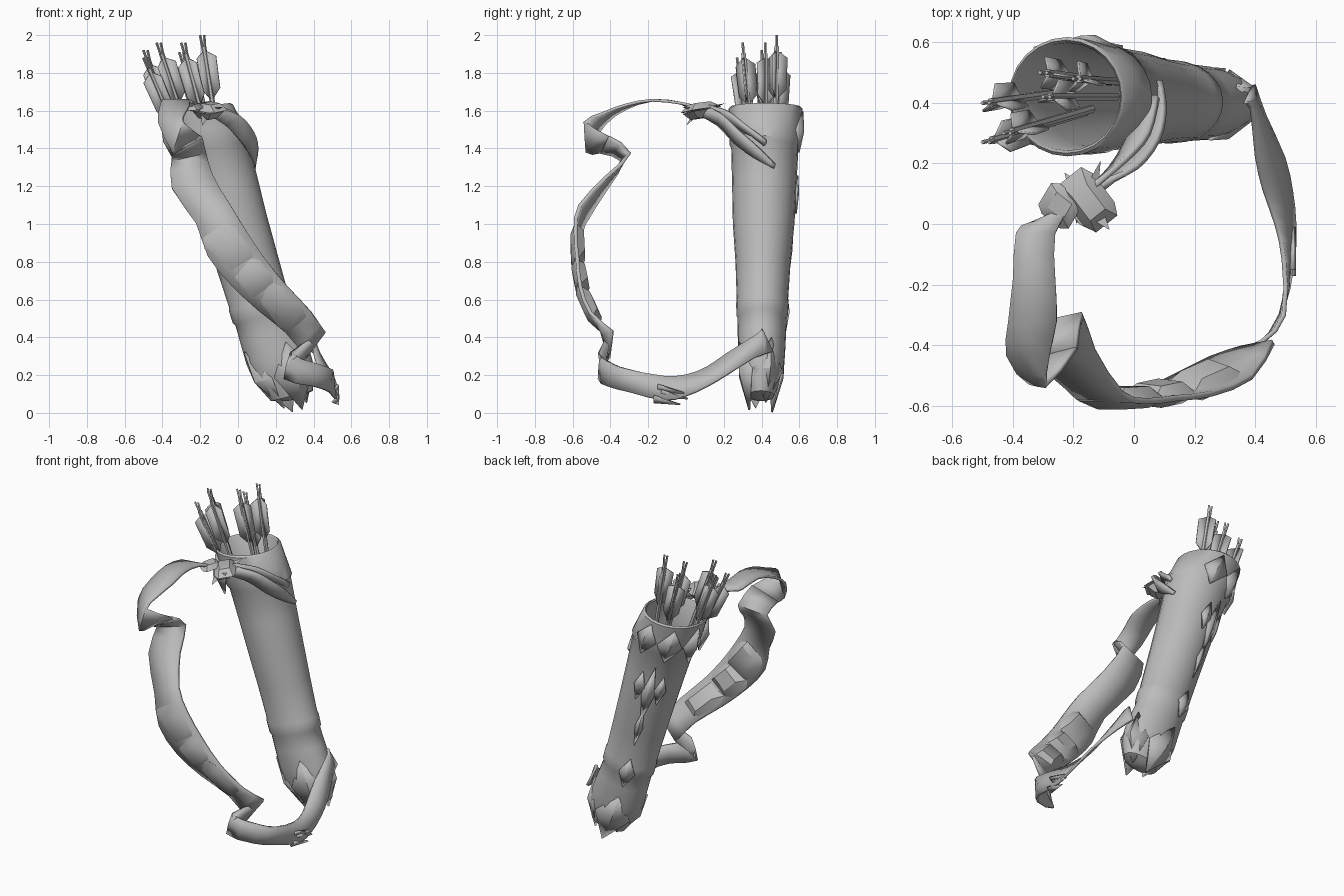
import bpy, bmesh, math, random
from mathutils import Vector as V

if "Cube" in bpy.data.objects:
    bpy.data.objects.remove(bpy.data.objects["Cube"])
random.seed(4)

mat = bpy.data.materials.new("worn grey")
mat.diffuse_color = (0.5, 0.5, 0.5, 1)
mat.use_nodes = True
mat.node_tree.nodes["Principled BSDF"].inputs["Base Color"].default_value = mat.diffuse_color


def make(name, verts, faces, thick=0, angle=40):
    me = bpy.data.meshes.new(name)
    me.from_pydata([tuple(v) for v in verts], [], faces)
    bm = bmesh.new()
    bm.from_mesh(me)
    bmesh.ops.recalc_face_normals(bm, faces=bm.faces)
    bm.to_mesh(me)
    bm.free()
    me.materials.append(mat)
    ob = bpy.data.objects.new(name, me)
    bpy.context.collection.objects.link(ob)
    if thick:
        m = ob.modifiers.new("thickness", 'SOLIDIFY')
        m.thickness, m.offset = thick, 0
    bpy.ops.object.select_all(action='DESELECT')
    bpy.context.view_layer.objects.active = ob
    ob.select_set(True)
    bpy.ops.object.shade_smooth_by_angle(angle=math.radians(angle))
    return ob


# Leaning tube: height on the axis, half width, half depth
PROFILE = [(.07, .03, .03), (.09, .115, .07), (.2, .165, .115), (.3, .172, .124), (.42, .163, .128),
           (.5, .157, .13), (.515, .167, .136), (.58, .168, .139), (.6, .162, .136), (.8, .167, .146),
           (1.0, .172, .163), (1.2, .182, .17), (1.4, .194, .178), (1.42, .208, .188),
           (1.5, .205, .19), (1.61, .2, .197)]


def centre(z):
    return V((.288 - .3 * z - .12 * max(0, z - 1.4) + .06 * max(0, .5 - z), .395 + .016 * min(z, 1.6), z))


def ring_point(z, rx, ry, a):
    u = V((.965, 0, .24 - .6 * max(0, z - 1.4)))  # the mouth is cut nearly level
    return centre(z) + u * (rx * math.cos(a)) + V((0, ry * math.sin(a), 0))


def on_tube(z, a, off=0.0):
    """Point on the tube surface, pushed out by off."""
    rx, ry = PROFILE[0][1:]
    for p, q in zip(PROFILE, PROFILE[1:]):
        if p[0] <= z <= q[0]:
            f = (z - p[0]) / (q[0] - p[0])
            rx, ry = p[1] + (q[1] - p[1]) * f, p[2] + (q[2] - p[2]) * f
    return ring_point(z, rx + off, ry + off, a)


def lathe(name, prof, n=24):
    vs = [ring_point(*p, 2 * math.pi * i / n) for p in prof for i in range(n)]
    fs = [(r * n + i, r * n + (i + 1) % n, (r + 1) * n + (i + 1) % n, (r + 1) * n + i)
          for r in range(len(prof) - 1) for i in range(n)]
    k = (len(prof) - 1) * n
    fs += [tuple(range(n)), tuple(range(k, k + n))]
    return make(name, vs, fs)


# Quiver body with a deep open mouth
lathe("quiver_body", PROFILE + [(1.62, .19, .187), (1.61, .182, .178), (1.4, .175, .163),
                                (1.0, .155, .147), (.6, .145, .12)])


def leaf(name, z_top, z_mid, z_low, a, half, off=.015, low_off=None, ridge=.01):
    """Raised diamond with a centre ridge, lying on the tube."""
    low = on_tube(z_low, a, off if low_off is None else low_off)
    vs = [on_tube(z_top, a, .004), on_tube(z_mid, a - half, .004), low,
          on_tube(z_mid, a + half, .004), on_tube(z_mid, a, off + ridge)]
    return make(name, vs, [(0, 1, 4), (1, 2, 4), (2, 3, 4), (3, 0, 4)], .01, 20)


# Pointed petals that close the bottom
for i in range(4):
    leaf("bottom_petal", .36, .2, (.01, .04)[i % 2], -math.pi / 2 + .4 + i * math.pi / 2, .75, .0, .035, .008)

# Collar flaps below the mouth
for a, off in ((-2.45, .035), (1.4, .005), (2.2, .006), (3.0, .02)):
    leaf("collar_flap", 1.59, 1.48, 1.37, a, .38, off)

# Leaf emblem on the back
for z, da, h, s in ((1.12, 0, .22, .2), (1.16, .36, .2, .1), (1.16, -.36, .2, .1),
                    (.88, 0, .14, .14), (.54, 0, .3, .1)):
    leaf("back_emblem", z + s, z, z - s, 2.0 + da, h, .005, None, .006)


def ribbon(name, pts, thick=.02, steps=3):
    """Band along points (x, y, z, width x, width y, width z), smoothed between points."""
    rows = []
    P = [(V(p[:3]), V(p[3:])) for p in pts]
    for i in range(len(P) - 1):
        a, b, c, d = P[max(i - 1, 0)], P[i], P[i + 1], P[min(i + 2, len(P) - 1)]
        for s in range(steps):
            t = s / steps
            rows.append([.5 * (2 * b[k] + (c[k] - a[k]) * t + (2 * a[k] - 5 * b[k] + 4 * c[k] - d[k]) * t * t
                               + (3 * b[k] - a[k] - 3 * c[k] + d[k]) * t ** 3) for k in (0, 1)])
    rows.append(P[-1])
    vs = [c + w * s for c, w in rows for s in (-1, 0, 1)]
    fs = [(3 * r + j, 3 * r + j + 1, 3 * r + j + 4, 3 * r + j + 3)
          for r in range(len(rows) - 1) for j in (0, 1)]
    return make(name, vs, fs, thick)


# Upper strap from the collar to the knot, in two strands
ribbon("upper_strap", [(.085, .47, 1.305, .0, .005, .01), (.085, .37, 1.38, .015, .01, .025),
                       (.05, .27, 1.46, .03, .01, .03), (-.03, .18, 1.55, .04, .01, .025),
                       (-.14, .09, 1.6, .04, .05, .01)])
ribbon("upper_strap_tail", [(.07, .42, 1.43, .01, 0, .012), (.02, .3, 1.51, .03, 0, .02),
                            (-.05, .2, 1.58, .03, .02, .015), (-.16, .1, 1.62, .03, .03, .01)])

# Long strap: over the shoulder, twisted, then down the front
ribbon("shoulder_strap", [
    (-.18, .07, 1.61, .04, .04, .01), (-.27, .03, 1.62, .07, .03, 0), (-.325, -.03, 1.64, .065, 0, 0),
    (-.33, -.18, 1.655, .07, 0, 0), (-.335, -.32, 1.62, .08, 0, .01), (-.35, -.43, 1.56, .07, 0, .03),
    (-.32, -.53, 1.46, .03, -.005, .08), (-.27, -.43, 1.42, .08, .02, .04)], .015, 2)
ribbon("front_strap", [
    (-.27, -.43, 1.42, .08, .02, .04), (-.26, -.32, 1.355, .09, .02, .02), (-.24, -.42, 1.22, .11, 0, .03),
    (-.13, -.55, 1.05, .09, -.01, .05), (-.06, -.585, .9, .1, 0, .07), (.05, -.575, .75, .09, 0, .07),
    (.18, -.54, .61, .08, -.02, .06), (.32, -.475, .48, .07, -.03, .05), (.41, -.4, .36, .05, .01, .07)], .02, 2)
ribbon("lower_strap", [
    (.41, -.4, .36, .05, .01, .07), (.26, -.46, .25, .02, 0, .07), (.41, -.4, .2, .01, .01, .06),
    (.49, -.3, .17, .005, 0, .06), (.51, -.12, .13, -.015, 0, .065), (.5, 0, .145, -.03, 0, .055),
    (.475, .11, .19, -.045, 0, .05), (.45, .22, .26, -.045, 0, .055), (.41, .37, .355, -.02, .01, .065),
    (.38, .43, .385, -.015, -.03, .06)], .015, 2)

# Frayed ends hanging at the low point of the strap
for y, z in ((-.09, .07), (-.05, .1), (-.07, .13)):
    make("frayed_end", [(.5, y - .08, z - .015), (.53, y - .08, z + .02), (.53, y + .06, z - .025)], [(0, 1, 2)], .012)


def plate(name, c, along, across, bulge):
    """Faceted leather pad with a raised middle."""
    c, l, w, b = V(c), V(along), V(across), V(bulge)
    vs = [c + l * i + w * j for i, j in ((-1, -.7), (-.6, -1), (.6, -1), (1, -.7), (1, .7), (.6, 1), (-.6, 1), (-1, .7))]
    vs += [c + b + l * i * .5 + w * j * .5 for i, j in ((-1, -1), (1, -1), (1, 1), (-1, 1))]
    make(name, vs, [(0, 1, 8), (1, 2, 9, 8), (2, 3, 9), (3, 4, 10, 9), (4, 5, 10), (5, 6, 11, 10),
                    (6, 7, 11), (7, 0, 8, 11), (8, 9, 10, 11), (0, 1, 2, 3, 4, 5, 6, 7)], 0, 35)


# Leather pads and buckle on the front strap, inside and outside
for c, l, w in (((-.04, -.58, .87), (.08, .005, -.1), (.09, 0, .06)),
                ((.08, -.565, .71), (.07, .015, -.07), (.08, -.01, .06)),
                ((.23, -.52, .56), (.09, .04, -.09), (.07, -.025, .05))):
    plate("strap_pad", c, l, w, (.005, -.03, -.005))
    plate("strap_pad_inner", c, l, w, (.005, .042, .015))

# Knot with loose points
plate("strap_knot", (-.15, .08, 1.605), (.06, -.08, -.01), (.05, .04, .01), (0, -.01, .035))
plate("strap_knot_under", (-.16, .08, 1.6), (.05, -.07, -.01), (.05, .04, .01), (0, 0, -.04))
plate("strap_link", (-.245, .06, 1.61), (.05, -.04, 0), (.03, .05, .01), (0, 0, .025))
for tip in ((-.08, -.02, 1.62), (-.23, .17, 1.59), (-.11, .21, 1.64), (-.19, .0, 1.52)):
    make("knot_point", [(-.2, .05, 1.61), (-.12, .1, 1.61), tip, (-.15, .07, 1.58)],
         [(0, 1, 2), (1, 3, 2), (3, 0, 2), (0, 3, 1)])


def rod(name, a, b, r, n=6):
    a, b = V(a), V(b)
    d = (b - a).normalized()
    u = d.cross(V((0, 1, 0))).normalized()
    w = d.cross(u)
    vs = [p + (u * math.cos(2 * math.pi * i / n) + w * math.sin(2 * math.pi * i / n)) * r
          for p in (a, b) for i in range(n)]
    make(name, vs, [(i, (i + 1) % n, n + (i + 1) % n, n + i) for i in range(n)]
         + [tuple(range(n)), tuple(range(n, 2 * n))])


# Arrows: shaft, forked nock and three feathers each
for tip, foot in (((-.49, .4, 1.91), (-.2, .44, 1.1)), ((-.42, .3, 1.95), (-.14, .38, 1.1)),
                  ((-.29, .42, 1.95), (-.06, .42, 1.1)), ((-.19, .48, 1.99), (-.05, .47, 1.1)),
                  ((-.3, .5, 1.9), (-.08, .47, 1.1)), ((-.49, .27, 1.87), (-.16, .37, 1.1))):
    t, d = V(tip), (V(foot) - V(tip)).normalized()
    top = t + d * .05
    rod("arrow_shaft", top, foot, .014)
    for s in (-1, 1):
        rod("arrow_nock", top + V((.007 * s, 0, 0)), t + V((.011 * s, 0, .01)), .007, 4)
    u = d.cross(V((0, 1, 0))).normalized()
    w = d.cross(u)
    turn = random.uniform(0, 2)
    for k in range(3):
        o = u * math.cos(turn + k * 2.094) + w * math.sin(turn + k * 2.094)
        make("arrow_feather", [t + d * .07, t + d * .11 + o * .06, t + d * .28 + o * .055, t + d * .34],
             [(0, 1, 2, 3)], .008)
